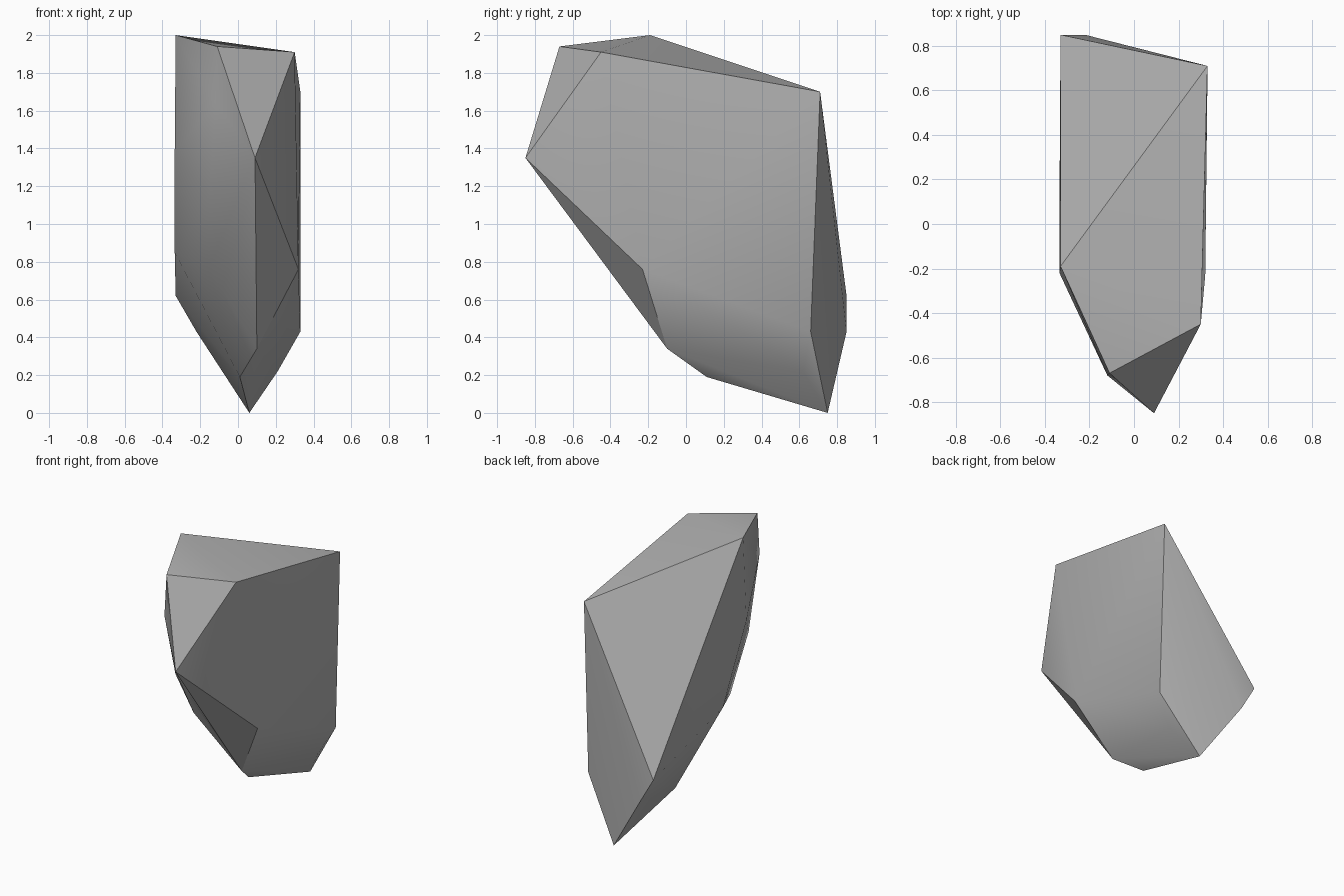
import bpy
import bmesh
import math

# Remove the default object
default_cube = bpy.data.objects.get("Cube")
if default_cube:
    bpy.data.objects.remove(default_cube, do_unlink=True)


def make_material(name, colour):
    material = bpy.data.materials.new(name)
    material.use_nodes = True
    material.diffuse_color = colour
    shader = material.node_tree.nodes["Principled BSDF"]
    shader.inputs["Base Color"].default_value = colour
    shader.inputs["Roughness"].default_value = 0.9
    return material


def make_hull(name, corners, material):
    """Wrap a convex faceted solid around a few corner points."""
    bm = bmesh.new()
    for corner in corners:
        bm.verts.new(corner)
    hull = bmesh.ops.convex_hull(bm, input=bm.verts[:])
    loose = [v for v in hull["geom_interior"] if isinstance(v, bmesh.types.BMVert)]
    bmesh.ops.delete(bm, geom=loose, context="VERTS")
    bmesh.ops.recalc_face_normals(bm, faces=bm.faces[:])
    mesh = bpy.data.meshes.new(name)
    bm.to_mesh(mesh)
    bm.free()
    mesh.materials.append(material)
    obj = bpy.data.objects.new(name, mesh)
    bpy.context.collection.objects.link(obj)
    return obj


# Chipped crown of the stone
crown = [(-.33, -.19, 2), (-.11, -.67, 1.94), (.3, -.45, 1.91), (.33, .71, 1.7)]

# Overhanging front nose
nose = [(.09, -.85, 1.35), (-.12, -.68, 1.64), (-.15, -.51, 1.14), (-.156, -.29, .77)]

# Bulges on the two flat flanks
flanks = [(-.335, -.22, 1.38), (-.335, .05, .85), (.32, -.23, .76), (.33, .66, .43)]

# Tapering keel and rear corner
keel = [(.1, -.1, .34), (.01, .11, .19), (.06, .75, 0), (.21, .62, .22)]
rear = [(-.33, .85, .62), (-.22, .85, .43)]

stone_grey = make_material("stone grey", (.45, .45, .45, 1))
rock = make_hull("rock", crown + nose + flanks + keel + rear, stone_grey)

# Soft shading across shallow facets, crisp chipped edges
bpy.ops.object.select_all(action="DESELECT")
rock.select_set(True)
bpy.context.view_layer.objects.active = rock
bpy.ops.object.shade_smooth_by_angle(angle=math.radians(30))
